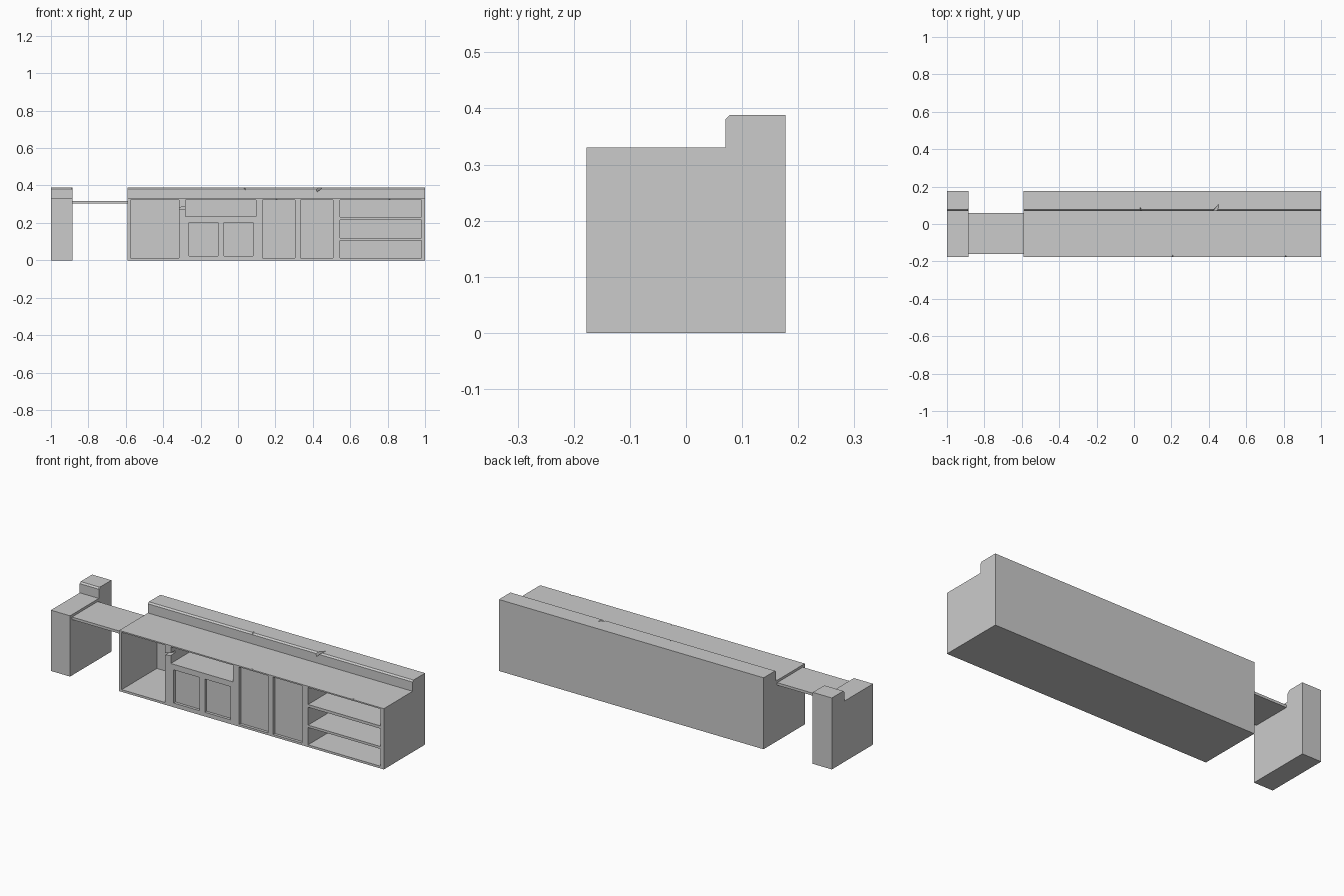
import bpy
import bmesh

if "Cube" in bpy.data.objects:
    bpy.data.objects.remove(bpy.data.objects["Cube"])

FRONT, BACK = -0.177, 0.177
# side profile (y, z): worktop with a raised, chamfered back ledge
PROFILE = [(FRONT, 0), (BACK, 0), (BACK, 0.388), (0.078, 0.388),
           (0.07, 0.38), (0.07, 0.33), (FRONT, 0.33)]


def to_object(name, bm):
    bmesh.ops.recalc_face_normals(bm, faces=bm.faces)
    mesh = bpy.data.meshes.new(name)
    bm.to_mesh(mesh)
    bm.free()
    obj = bpy.data.objects.new(name, mesh)
    bpy.context.collection.objects.link(obj)
    return obj


def extrude_x(name, profile, x0, x1):
    bm = bmesh.new()
    face = bm.faces.new([bm.verts.new((x0, y, z)) for y, z in profile])
    ext = bmesh.ops.extrude_face_region(bm, geom=[face])
    bmesh.ops.translate(bm, vec=(x1 - x0, 0, 0),
                        verts=[v for v in ext["geom"] if isinstance(v, bmesh.types.BMVert)])
    return to_object(name, bm)


def box(name, x0, x1, y0, y1, z0, z1):
    return extrude_x(name, [(y0, z0), (y1, z0), (y1, z1), (y0, z1)], x0, x1)


def hull(name, points):
    bm = bmesh.new()
    verts = [bm.verts.new(p) for p in points]
    bmesh.ops.convex_hull(bm, input=verts)
    return to_object(name, bm)


def carve(obj, cutter):
    mod = obj.modifiers.new(cutter.name, 'BOOLEAN')
    mod.operation = 'DIFFERENCE'
    mod.solver = 'EXACT'
    mod.object = cutter
    bpy.context.view_layer.objects.active = obj
    bpy.ops.object.modifier_apply(modifier=mod.name)
    bpy.data.objects.remove(cutter)


# main counter, end pedestal and the flap bridging them
counter = extrude_x("counter", PROFILE, -0.59, 1.0)
pedestal = extrude_x("end_pedestal", PROFILE, -1.0, -0.885)
box("flap", -0.887, -0.588, -0.16, 0.06, 0.303, 0.317)

# open cupboard, wide slot and three shelves: x0, x1, z0, z1
deep = [(-0.575, -0.315, 0.012, 0.323), (-0.28, 0.095, 0.233, 0.323),
        (0.545, 0.98, 0.012, 0.106), (0.545, 0.98, 0.119, 0.216),
        (0.545, 0.98, 0.231, 0.323)]
# closed doors set slightly back
doors = [(-0.263, -0.108, 0.023, 0.203), (-0.075, 0.08, 0.023, 0.203),
         (0.13, 0.304, 0.012, 0.323), (0.335, 0.509, 0.012, 0.323)]
for rects, back in ((deep, 0.125), (doors, FRONT + 0.015)):
    for x0, x1, z0, z1 in rects:
        carve(counter, box("recess", x0, x1, FRONT - 0.05, back, z0, z1))

# jagged break between cupboard and slot
carve(counter, hull("break", [(x, y, z) for y in (-0.2, -0.14) for x, z in
                              ((-0.33, 0.267), (-0.27, 0.278), (-0.27, 0.292), (-0.33, 0.277))]))

# chips along the ledge
carve(counter, hull("chip", [(0.41, 0.06, 0.395), (0.455, 0.06, 0.395),
                             (0.413, 0.06, 0.355), (0.455, 0.108, 0.39)]))
carve(counter, hull("chip", [(0.025, 0.06, 0.392), (0.045, 0.06, 0.392),
                             (0.042, 0.06, 0.37), (0.032, 0.098, 0.392)]))

# nicks along the worktop front edge
for x in (0.205, 0.81):
    carve(counter, hull("nick", [(x - 0.012, -0.182, 0.335), (x + 0.01, -0.182, 0.335),
                                 (x, -0.182, 0.32), (x + 0.004, -0.158, 0.335)]))

# broken corner on the pedestal ledge
carve(pedestal, hull("corner_chip", [(-0.91, 0.06, 0.395), (-0.88, 0.06, 0.395),
                                     (-0.88, 0.06, 0.362), (-0.88, 0.1, 0.395)]))
